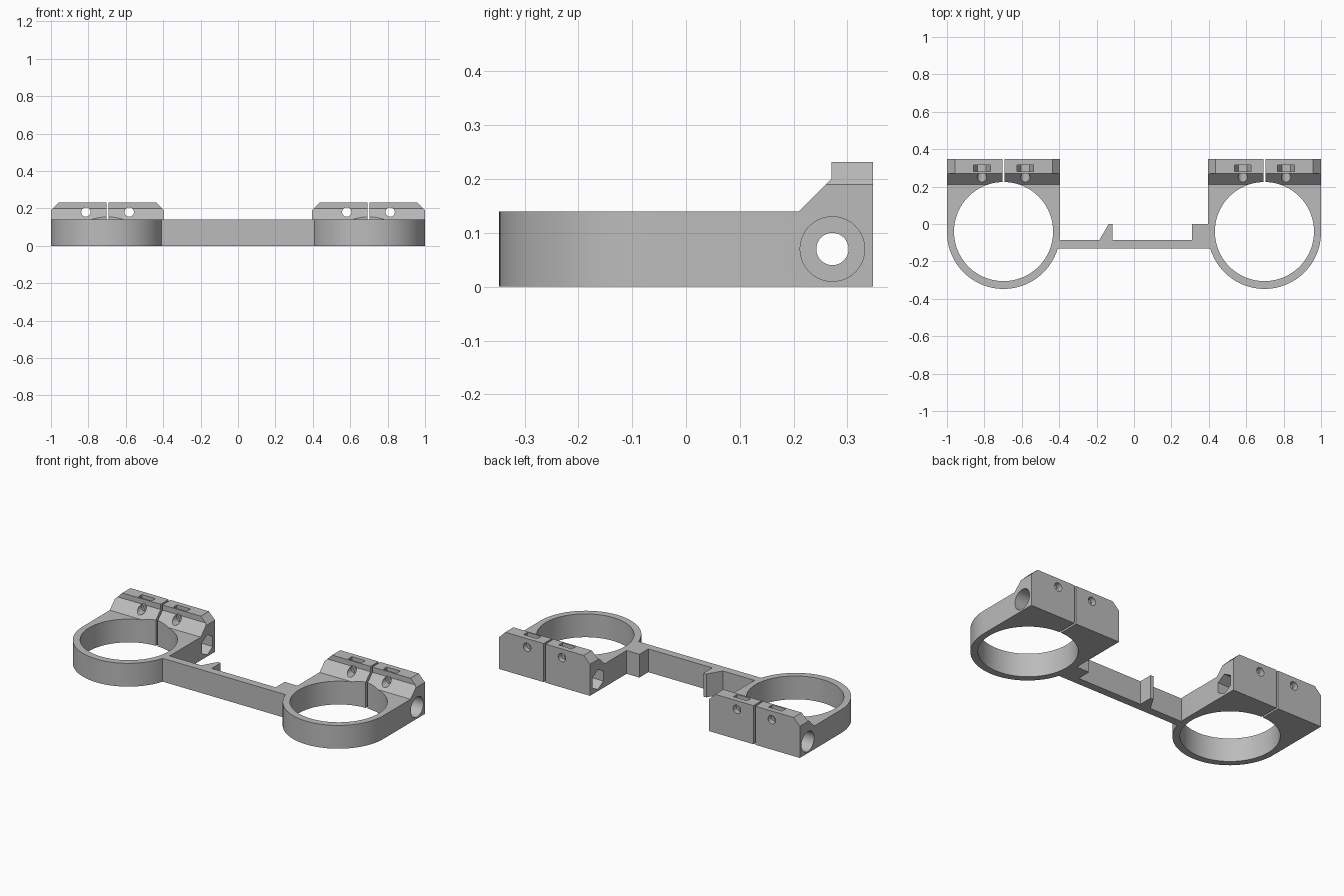
import bpy, bmesh, math

if "Cube" in bpy.data.objects:
    bpy.data.objects.remove(bpy.data.objects["Cube"])

CX = 0.6975           # clamp centre distance from the middle
CY = -0.0445          # ring centre in y
R_OUT, R_IN = 0.3025, 0.265
H = 0.14              # plate height

grey = bpy.data.materials.new("mid grey")
grey.diffuse_color = (0.5, 0.5, 0.5, 1)
grey.use_nodes = True
grey.node_tree.nodes["Principled BSDF"].inputs["Base Color"].default_value = grey.diffuse_color


def prism(name, pts, axis, lo, hi):
    """Extrude a 2D outline along an axis; the outline uses the other two axes in order."""
    def place(a, b, t):
        return {"x": (t, a, b), "y": (a, t, b), "z": (a, b, t)}[axis]
    bm = bmesh.new()
    face = bm.faces.new([bm.verts.new(place(a, b, lo)) for a, b in pts])
    ext = bmesh.ops.extrude_face_region(bm, geom=[face])
    offset = place(0, 0, hi - lo)
    bmesh.ops.translate(bm, vec=offset,
                        verts=[v for v in ext["geom"] if isinstance(v, bmesh.types.BMVert)])
    bmesh.ops.recalc_face_normals(bm, faces=bm.faces)
    me = bpy.data.meshes.new(name)
    bm.to_mesh(me)
    bm.free()
    me.materials.append(grey)
    ob = bpy.data.objects.new(name, me)
    bpy.context.collection.objects.link(ob)
    return ob


def circle(a, b, r, n, start=0.0):
    return [(a + r * math.cos(start + math.tau * i / n),
             b + r * math.sin(start + math.tau * i / n)) for i in range(n)]


def combine(ob, tool, operation):
    """Apply one exact boolean and remove the tool."""
    mod = ob.modifiers.new("cut", 'BOOLEAN')
    mod.operation, mod.solver, mod.object = operation, 'EXACT', tool
    bpy.context.view_layer.update()
    me = bpy.data.meshes.new_from_object(ob.evaluated_get(bpy.context.evaluated_depsgraph_get()))
    ob.modifiers.clear()
    ob.data = me
    bpy.data.objects.remove(tool)


def smooth(ob):
    bpy.ops.object.select_all(action='DESELECT')
    ob.select_set(True)
    bpy.context.view_layer.objects.active = ob
    bpy.ops.object.shade_smooth_by_angle(angle=math.radians(30))


def clamp(name, out):
    """Ring clamp; out is the x direction of its outer side."""
    # U-shaped plan, trimmed by the side profile and the end chamfers
    arc = [(R_OUT * math.cos(math.pi + math.pi * i / 48),
            CY + R_OUT * math.sin(math.pi + math.pi * i / 48)) for i in range(49)]
    ob = prism(name, arc + [(R_OUT, 0.347), (-R_OUT, 0.347)], "z", -0.1, 0.4)
    side = [(-0.5, 0), (0.5, 0), (0.5, 0.232), (0.27, 0.232), (0.27, 0.2), (0.21, H), (-0.5, H)]
    combine(ob, prism("side_profile", side, "x", -0.5, 0.5), 'INTERSECT')
    ends = [(-0.5, -0.1), (0.5, -0.1), (0.5, -0.0075), (0.0925, 0.4), (-0.0925, 0.4), (-0.5, -0.0075)]
    combine(ob, prism("end_profile", ends, "y", -0.5, 0.5), 'INTERSECT')

    # ring bore and clamping slit
    cutters = [
        prism("bore", circle(0, CY + 0.004, R_IN, 96), "z", -0.2, 0.5),
        prism("slit", [(-0.006, 0.1), (0.006, 0.1), (0.006, 0.5), (-0.006, 0.5)], "z", -0.2, 0.5),
        # clamping bolt hole, round head pocket outside, hex nut pocket inside
        prism("bolt_hole", circle(0.272, 0.07, 0.03, 32), "x", -0.5, 0.5),
        prism("head_pocket", circle(0.272, 0.07, 0.06, 40), "x", *sorted((out * 0.18, out * 0.5))),
        prism("nut_pocket", circle(0.272, 0.07, 0.06, 6, math.pi / 2), "x",
              *sorted((-out * 0.2, -out * 0.5))),
    ]
    # mounting screw holes with nut slots open at the top
    for sx in (-0.116, 0.116):
        cutters.append(prism("screw_hole", circle(sx, 0.18, 0.025, 24), "y", 0.0, 0.5))
        slot = [(sx - 0.0225, 0.141), (sx + 0.0225, 0.141), (sx + 0.045, 0.18),
                (sx + 0.045, 0.4), (sx - 0.045, 0.4), (sx - 0.045, 0.18)]
        cutters.append(prism("nut_slot", slot, "y", 0.28, 0.315))
    for c in cutters:
        combine(ob, c, 'DIFFERENCE')
    ob.location.x = out * CX
    smooth(ob)


clamp("left_clamp", -1)
clamp("right_clamp", 1)

# connecting bar with wedge tab and stop block
prism("connecting_bar",
      [(-0.42, -0.132), (0.42, -0.132), (0.42, -0.085), (0.405, -0.085), (0.405, 0.0),
       (0.31, 0.0), (0.31, -0.085), (-0.115, -0.085), (-0.115, 0.0), (-0.135, 0.0),
       (-0.185, -0.085), (-0.42, -0.085)], "z", 0, H)
